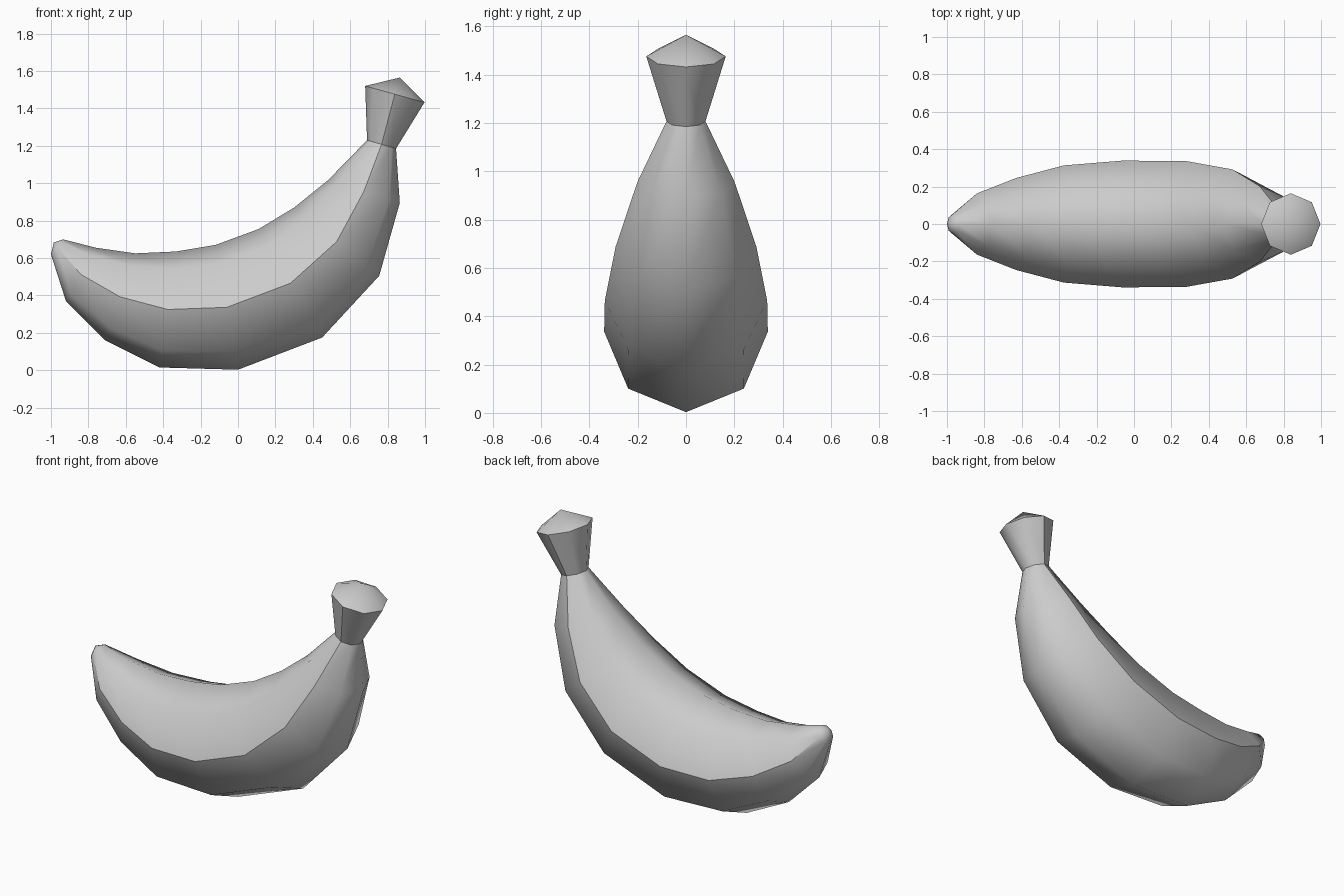
import bpy, bmesh, math
from mathutils import Vector

if "Cube" in bpy.data.objects:
    bpy.data.objects.remove(bpy.data.objects["Cube"])

SIDES = 8


def loft(name, rings, cap):
    """Skin octagonal rings given by inner (x, z) and outer (x, z); close the last with a peak."""
    bm = bmesh.new()
    loops = []
    for xi, zi, xo, zo in rings:
        centre = Vector(((xi + xo) / 2, 0, (zi + zo) / 2))
        up = Vector(((xi - xo) / 2, 0, (zi - zo) / 2))
        side = Vector((0, up.length, 0))
        loops.append([bm.verts.new(centre + up * math.cos(a) + side * math.sin(a))
                      for a in (math.tau * k / SIDES for k in range(SIDES))])
    for a, b in zip(loops, loops[1:]):
        for k in range(SIDES):
            n = (k + 1) % SIDES
            bm.faces.new((a[k], a[n], b[n], b[k]))
    peak = bm.verts.new((cap[0], 0, cap[1]))
    end = loops[-1]
    for k in range(SIDES):
        bm.faces.new((end[k], end[(k + 1) % SIDES], peak))
    bmesh.ops.recalc_face_normals(bm, faces=bm.faces[:])
    for f in bm.faces:
        f.smooth = True
    # crisp seam along both flanks
    for k in (SIDES // 4, 3 * SIDES // 4):
        for a, b in zip(loops, loops[1:]):
            bm.edges.get((a[k], b[k])).smooth = False
    # hard rim where the cap meets a strongly flared end
    for e in bm.edges:
        if len(e.link_faces) == 2 and e.calc_face_angle() > math.radians(62):
            e.smooth = False
    mesh = bpy.data.meshes.new(name)
    bm.to_mesh(mesh)
    bm.free()
    obj = bpy.data.objects.new(name, mesh)
    bpy.context.collection.objects.link(obj)
    return obj


neck = (0.69, 1.23, 0.845, 1.185)

# curved fruit body, from neck down to the blunt tip
loft("fruit_body", [
    neck,
    (0.48, 1.015, 0.865, 0.895),
    (0.30, 0.87, 0.755, 0.505),
    (0.11, 0.755, 0.45, 0.175),
    (-0.12, 0.67, 0.0, 0.003),
    (-0.33, 0.635, -0.42, 0.015),
    (-0.55, 0.625, -0.71, 0.16),
    (-0.76, 0.655, -0.92, 0.37),
    (-0.935, 0.70, -1.0, 0.62),
], (-0.985, 0.683))

# flared stem with a shallow peaked top
loft("stem", [neck, (0.68, 1.52, 0.997, 1.432)], (0.865, 1.565))
